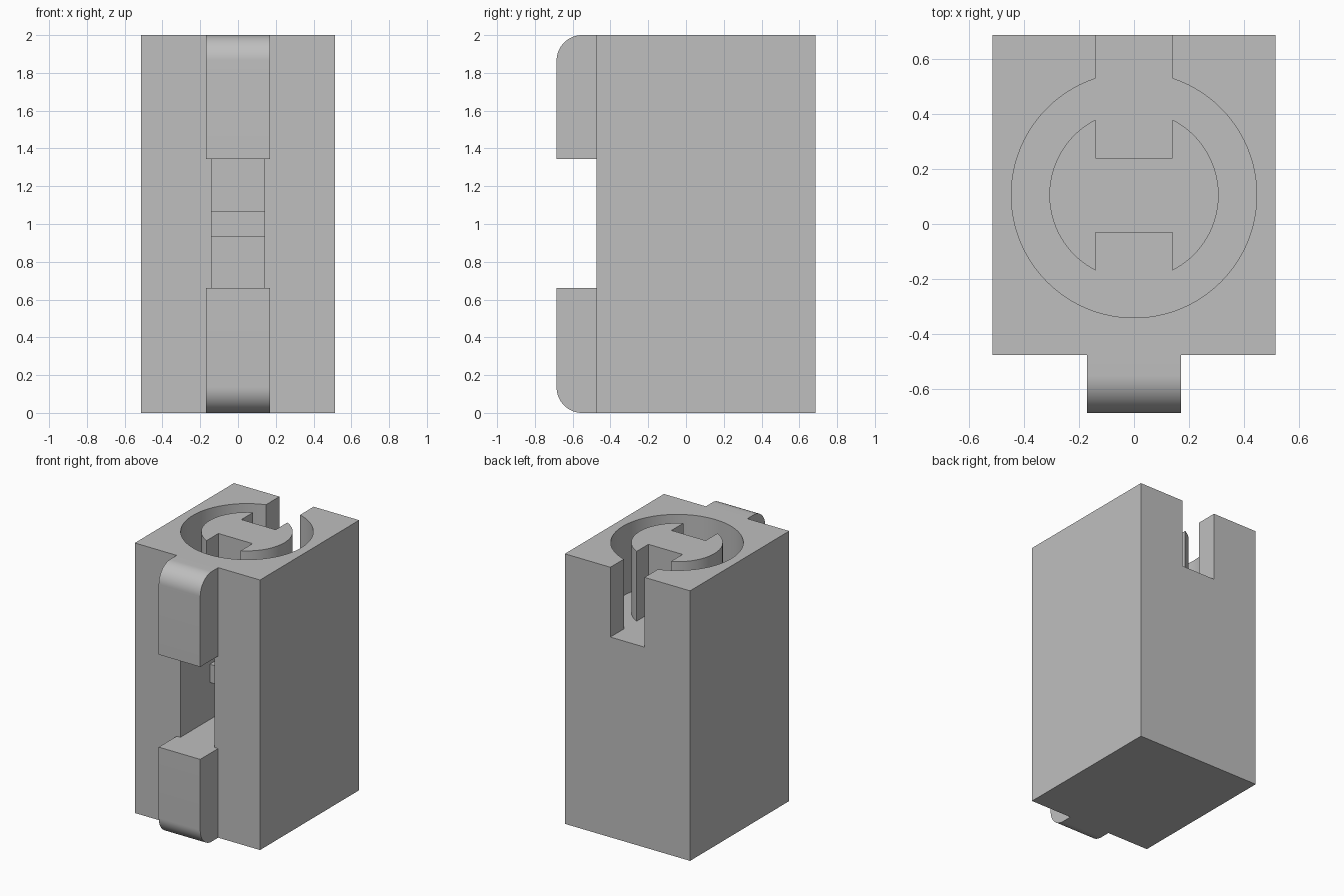
import bpy
import math

cube = bpy.data.objects.get("Cube")
if cube:
    bpy.data.objects.remove(cube, do_unlink=True)

grey = bpy.data.materials.new("mid_grey")
grey.use_nodes = True
colour = (0.52, 0.52, 0.52, 1)
grey.diffuse_color = colour
grey.node_tree.nodes["Principled BSDF"].inputs["Base Color"].default_value = colour

# Shared dimensions
TOP = 2.0
FLOOR = 1.483
CENTRE_Y = 0.105
SLOT = 0.14
LOW, HIGH = 0.66, 1.345
FRONT, BACK = -0.475, 0.685


def box(name, x, y, z):
    """Box from (min, max) ranges."""
    bpy.ops.mesh.primitive_cube_add(size=1)
    ob = bpy.context.object
    ob.name = name
    ob.location = [(a + b) / 2 for a, b in (x, y, z)]
    ob.scale = [b - a for a, b in (x, y, z)]
    bpy.ops.object.transform_apply(location=True, rotation=False, scale=True)
    ob.data.materials.append(grey)
    return ob


def cylinder(name, radius, z0, z1):
    bpy.ops.mesh.primitive_cylinder_add(
        vertices=96, radius=radius, depth=z1 - z0,
        location=(0, CENTRE_Y, (z0 + z1) / 2))
    ob = bpy.context.object
    ob.name = name
    ob.data.materials.append(grey)
    return ob


def combine(target, other, operation):
    """Apply a boolean and discard the second object."""
    mod = target.modifiers.new("combine", 'BOOLEAN')
    mod.operation = operation
    mod.solver = 'EXACT'
    mod.object = other
    bpy.ops.object.select_all(action='DESELECT')
    bpy.context.view_layer.objects.active = target
    target.select_set(True)
    bpy.ops.object.modifier_apply(modifier=mod.name)
    bpy.data.objects.remove(other, do_unlink=True)


def smooth(ob):
    bpy.ops.object.select_all(action='DESELECT')
    bpy.context.view_layer.objects.active = ob
    ob.select_set(True)
    bpy.ops.object.shade_smooth_by_angle(angle=math.radians(30))


def tab(name, z0, z1, rounded_up):
    """Front tab whose outer corner is rounded, from a side profile."""
    y0, r, steps = -BACK, 0.135, 16
    arc = [(y0 + r - r * math.cos(a), r - r * math.sin(a))
           for a in (math.pi / 2 * i / steps for i in range(steps + 1))]
    height = z1 - z0
    profile = [(FRONT, height), (y0, height)] + arc + [(FRONT, 0)]
    points = [(y, z1 - z if rounded_up else z0 + z) for y, z in profile]
    n = len(points)
    verts = [(x, y, z) for x in (-0.17, 0.17) for y, z in points]
    faces = [list(range(n)), list(range(2 * n - 1, n - 1, -1))]
    faces += [[i, i + n, (i + 1) % n + n, (i + 1) % n] for i in range(n)]
    if rounded_up:
        faces = [f[::-1] for f in faces]
    mesh = bpy.data.meshes.new(name)
    mesh.from_pydata(verts, [], [f[::-1] for f in faces])
    mesh.materials.append(grey)
    ob = bpy.data.objects.new(name, mesh)
    bpy.context.collection.objects.link(ob)
    # Make all normals face outward
    bpy.ops.object.select_all(action='DESELECT')
    bpy.context.view_layer.objects.active = ob
    ob.select_set(True)
    bpy.ops.object.mode_set(mode='EDIT')
    bpy.ops.mesh.select_all(action='SELECT')
    bpy.ops.mesh.normals_make_consistent(inside=False)
    bpy.ops.object.mode_set(mode='OBJECT')
    smooth(ob)
    return ob


# Block with a round well, a back slot and a front window
body = box("body", (-0.513, 0.513), (FRONT, BACK), (0, TOP))
combine(body, cylinder("well_cutter", 0.445, FLOOR, TOP + 0.1), 'DIFFERENCE')
combine(body, box("slot_cutter", (-SLOT, SLOT), (0.3, BACK + 0.1),
                  (FLOOR, TOP + 0.1)), 'DIFFERENCE')
combine(body, box("window_cutter", (-SLOT, SLOT), (FRONT - 0.1, 0.2),
                  (LOW, HIGH)), 'DIFFERENCE')
smooth(body)

# Notched round post standing in the well
post = cylinder("post", 0.307, FLOOR, TOP)
for y in ((0.24, 0.6), (-0.4, -0.03)):
    combine(post, box("notch_cutter", (-SLOT, SLOT), y,
                      (FLOOR - 0.1, TOP + 0.1)), 'DIFFERENCE')
smooth(post)

# Crossbar inside the window
box("crossbar", (-SLOT, SLOT), (-0.13, 0.005), (0.935, 1.07))

# Rounded tabs on the front
tab("upper_tab", HIGH, TOP, True)
tab("lower_tab", 0, LOW, False)
